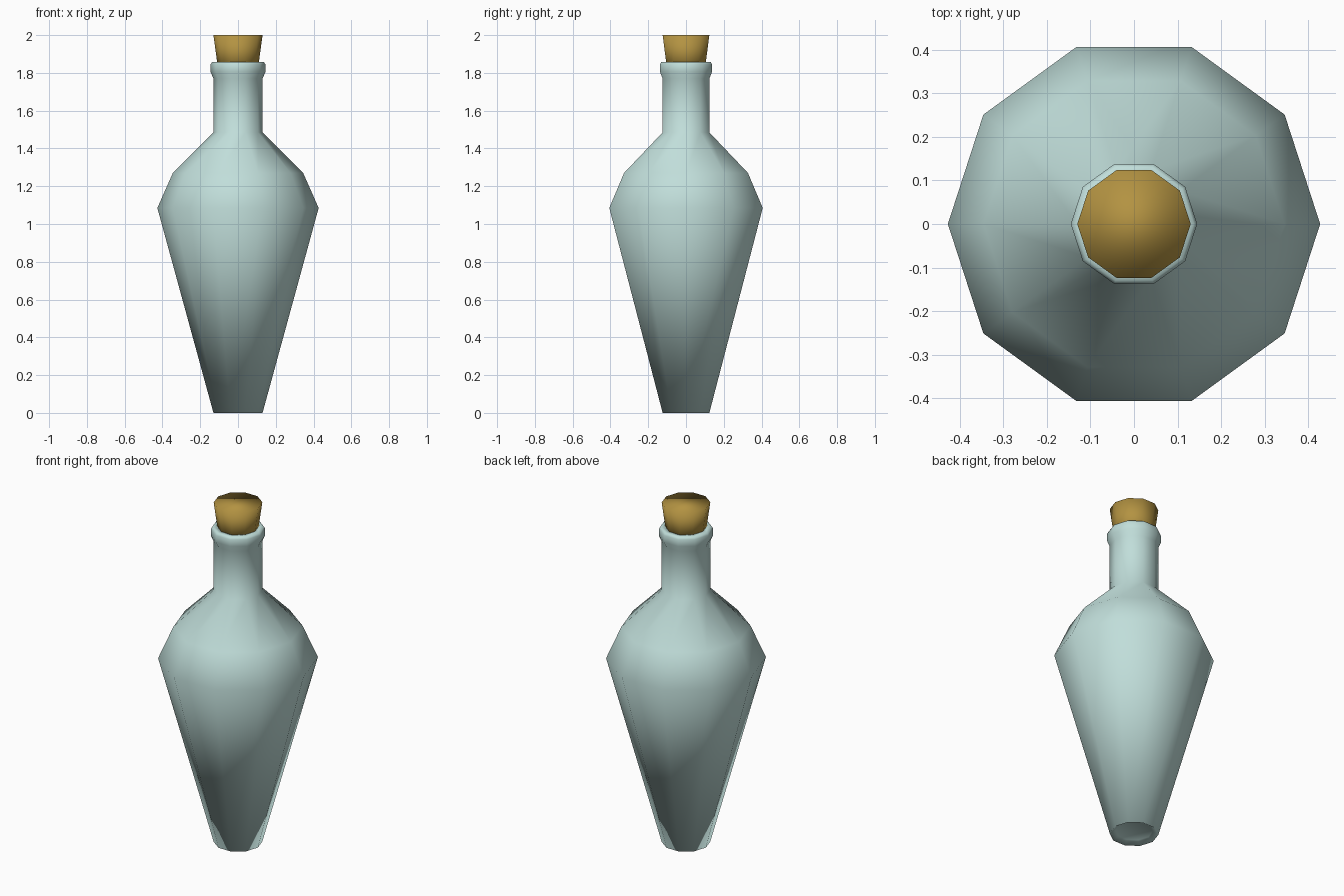
import bpy, bmesh, math

if "Cube" in bpy.data.objects:
    bpy.data.objects.remove(bpy.data.objects["Cube"])

SIDES = 10


def material(name, rgb):
    m = bpy.data.materials.new(name)
    m.diffuse_color = (*rgb, 1)
    m.use_nodes = True
    m.node_tree.nodes["Principled BSDF"].inputs["Base Color"].default_value = m.diffuse_color
    return m


def lathe(name, profile, mat, cap_start=True, cap_end=True):
    """Revolve (radius, z) points into a smooth ten-sided part."""
    bm = bmesh.new()
    rings = []
    for r, z in profile:
        angles = [2 * math.pi * i / SIDES for i in range(SIDES)]
        rings.append([bm.verts.new((r * math.cos(a), r * math.sin(a), z)) for a in angles])
    for a, b in zip(rings, rings[1:]):
        for i in range(SIDES):
            j = (i + 1) % SIDES
            bm.faces.new((a[i], a[j], b[j], b[i]))
    if cap_start:
        bm.faces.new(rings[0][::-1])
    if cap_end:
        bm.faces.new(rings[-1])
    for f in bm.faces:
        f.smooth = True
    me = bpy.data.meshes.new(name)
    bm.to_mesh(me)
    bm.free()
    me.materials.append(mat)
    ob = bpy.data.objects.new(name, me)
    bpy.context.collection.objects.link(ob)
    return ob


glass = material("pale_glass", (0.53, 0.73, 0.70))
cork = material("cork", (0.45, 0.29, 0.054))

# Bottle: shallow hollow base, tapered body, shoulder, neck and rolled lip
lathe("bottle", [
    (0.10, 0.02), (0.13, 0.0), (0.427, 1.085), (0.345, 1.27), (0.13, 1.485),
    (0.13, 1.77), (0.145, 1.805), (0.145, 1.845), (0.137, 1.858), (0.108, 1.858),
    (0.105, 1.80),
], glass)

# Stopper: tapered plug seated in the neck
lathe("stopper", [(0.104, 1.81), (0.13, 2.0)], cork)
